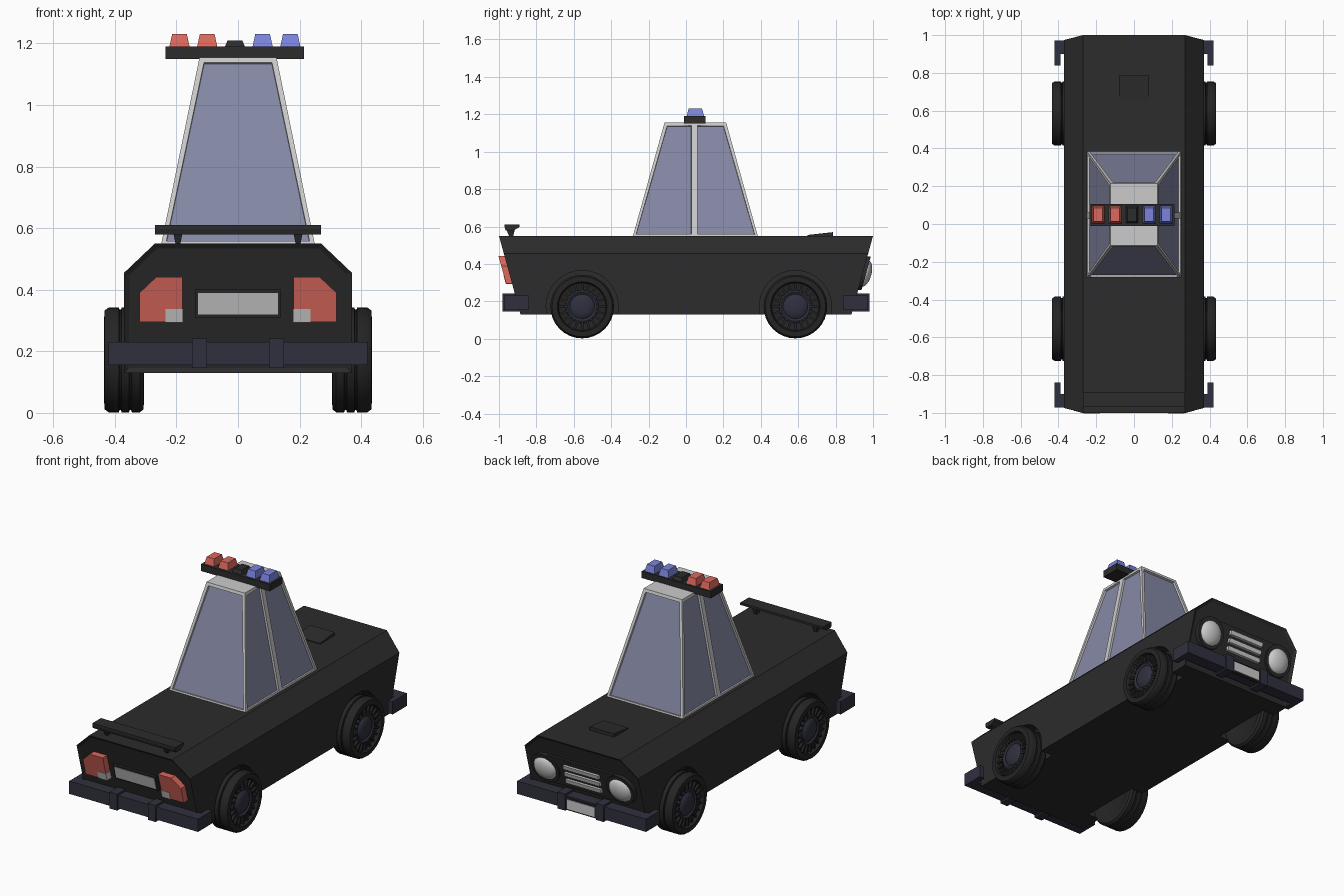
import bpy, bmesh, math
from mathutils import Vector, Matrix

if "Cube" in bpy.data.objects:
    bpy.data.objects.remove(bpy.data.objects["Cube"])


def material(name, r, g, b):
    m = bpy.data.materials.new(name)
    m.diffuse_color = (r, g, b, 1)
    m.use_nodes = True
    m.node_tree.nodes["Principled BSDF"].inputs["Base Color"].default_value = m.diffuse_color
    return m


BLACK = material("black_paint", 0.025, 0.025, 0.025)
RUBBER = material("rubber", 0.018, 0.018, 0.018)
BUMPER = material("dark_blue_grey", 0.03, 0.03, 0.05)
GLASS = material("glass", 0.24, 0.25, 0.38)
RED = material("red_lens", 0.72, 0.14, 0.11)
BLUE = material("blue_lens", 0.2, 0.23, 0.72)


def finish(name, bm, *mats):
    bmesh.ops.recalc_face_normals(bm, faces=bm.faces)
    me = bpy.data.meshes.new(name)
    bm.to_mesh(me)
    bm.free()
    for m in mats:
        if m:
            me.materials.append(m)
    ob = bpy.data.objects.new(name, me)
    bpy.context.collection.objects.link(ob)
    return ob


def hull_bm(pts):
    bm = bmesh.new()
    for p in pts:
        bm.verts.new(p)
    bmesh.ops.convex_hull(bm, input=bm.verts)
    bmesh.ops.dissolve_limit(bm, angle_limit=0.01, verts=bm.verts, edges=bm.edges)
    bmesh.ops.recalc_face_normals(bm, faces=bm.faces)
    return bm


def hull(name, pts, mat=None):
    return finish(name, hull_bm(pts), mat)


def rect(x0, x1, y0, y1, z):
    return [(x, y, z) for x in (x0, x1) for y in (y0, y1)]


def box(name, x0, x1, y0, y1, z0, z1, mat=None):
    return hull(name, rect(x0, x1, y0, y1, z0) + rect(x0, x1, y0, y1, z1), mat)


def y_end(z):
    # the ends of the body lean outwards towards the top
    return 1 - (0.55 - z) * 0.275


def panel(name, section, s, d0, d1, mat=None):
    # slab lying on a leaning end, s = -1 rear / +1 nose
    return hull(name, [(x, s * (y_end(z) + d), z) for x, z in section for d in (d0, d1)], mat)


def xz(x0, x1, z0, z1):
    return [(x0, z0), (x1, z0), (x1, z1), (x0, z1)]


def smooth(ob, angle=35):
    bpy.ops.object.select_all(action='DESELECT')
    ob.select_set(True)
    bpy.context.view_layer.objects.active = ob
    bpy.ops.object.shade_smooth_by_angle(angle=math.radians(angle))


def lathe(name, profile, centre, side, mat, steps=32):
    # revolve (radius, x) points about the axle
    bm = bmesh.new()
    vs = [bm.verts.new((x, 0, r)) for r, x in profile]
    es = [bm.edges.new(p) for p in zip(vs, vs[1:])]
    bmesh.ops.spin(bm, geom=vs + es, cent=(0, 0, 0), axis=(1, 0, 0),
                   angle=math.tau, steps=steps)
    bmesh.ops.remove_doubles(bm, verts=bm.verts, dist=1e-4)
    bm.transform(Matrix.Translation(centre) @ Matrix.Diagonal((side, 1, 1, 1)))
    ob = finish(name, bm, mat)
    smooth(ob)
    return ob


# body shell with inset ends
bm = hull_bm([(sx * x, s * y_end(z), z) for s in (-1, 1) for sx in (-1, 1)
              for x, z in ((0.37, 0.13), (0.37, 0.455), (0.27, 0.55))])
ends = [f for f in bm.faces if abs(f.normal.y) > 0.8]
bmesh.ops.inset_individual(bm, faces=ends, thickness=0.02, depth=-0.008)
body = finish("body", bm, BLACK)

# wheels and wheel arches
WHEEL_Y = {"rear": -0.555, "front": 0.585}
TYRE = [(0, 0.31), (0.12, 0.31), (0.13, 0.305), (0.16, 0.307), (0.17, 0.318),
        (0.17, 0.345), (0.163, 0.347), (0.163, 0.352), (0.17, 0.354),
        (0.17, 0.378), (0.163, 0.38), (0.163, 0.385), (0.17, 0.387),
        (0.17, 0.42), (0.161, 0.433), (0.133, 0.435), (0.126, 0.415),
        (0.088, 0.408), (0, 0.408)]
HUB = [(0.088, 0.405), (0.086, 0.42), (0.078, 0.424), (0.066, 0.416),
       (0.058, 0.424), (0.035, 0.43), (0, 0.432)]
for end, y in WHEEL_Y.items():
    for side, label in ((-1, "left"), (1, "right")):
        c = Vector((0, y, 0.172))
        bm = bmesh.new()
        bmesh.ops.create_cone(bm, cap_ends=True, segments=32, radius1=0.193, radius2=0.193,
                              depth=0.2, matrix=Matrix.Translation((side * 0.39, y, 0.172))
                              @ Matrix.Rotation(math.pi / 2, 4, 'Y'))
        cutter = finish("arch_cutter", bm)
        cutter.hide_render = True
        mod = body.modifiers.new("arch", 'BOOLEAN')
        mod.operation, mod.solver, mod.object = 'DIFFERENCE', 'EXACT', cutter
        bpy.context.view_layer.objects.active = body
        bpy.ops.object.modifier_apply(modifier=mod.name)
        bpy.data.objects.remove(cutter)
        tag = f"{end}_{label}"
        lathe("tyre_" + tag, TYRE, c, side, RUBBER)
        lathe("hub_" + tag, HUB, c, side, BUMPER)
        bm = bmesh.new()
        for i in range(20):
            bmesh.ops.create_cube(bm, size=1, matrix=Matrix.Translation(c)
                                  @ Matrix.Rotation(math.tau * i / 20, 4, 'X')
                                  @ Matrix.Translation((side * 0.416, 0, 0.106))
                                  @ Matrix.Diagonal((0.02, 0.012, 0.042, 1)))
        finish("rim_spokes_" + tag, bm, RUBBER)

# tapered cabin: six window faces inset into the pillars
bm = bmesh.new()
base = [(-0.25, -0.285), (0.25, -0.285), (0.25, 0.045), (0.25, 0.385), (-0.25, 0.385), (-0.25, 0.045)]
roof = [(-0.125, -0.115), (0.125, -0.115), (0.125, 0.045), (0.125, 0.215), (-0.125, 0.215), (-0.125, 0.045)]
lo = [bm.verts.new((x, y, 0.545)) for x, y in base]
hi = [bm.verts.new((x, y, 1.155)) for x, y in roof]
windows = [bm.faces.new((lo[i], lo[(i + 1) % 6], hi[(i + 1) % 6], hi[i])) for i in range(6)]
bm.faces.new(hi)
bm.faces.new(lo[::-1])
bm.normal_update()
bmesh.ops.inset_individual(bm, faces=windows, thickness=0.023, depth=0)
bmesh.ops.inset_individual(bm, faces=windows, thickness=0.001, depth=-0.012)
for f in windows:
    f.material_index = 1
finish("cabin", bm, None, GLASS).data.materials.clear()
cabin = bpy.data.objects["cabin"]
cabin.data.materials.append(None)
cabin.data.materials.append(GLASS)
for p in cabin.data.polygons:
    # glass panes are the large faces facing sideways
    p.material_index = int(abs(p.normal.z) < 0.5 and p.area > 0.05)

# roof light bar
box("light_bar", -0.235, 0.215, -0.01, 0.105, 1.15, 1.19, BLACK)
for i, m in enumerate((RED, RED, BLACK, BLUE, BLUE)):
    x, top = -0.19 + 0.09 * i, (1.21 if i == 2 else 1.23)
    hull(f"beacon_{i + 1}", rect(x - 0.033, x + 0.033, 0.003, 0.097, 1.188)
         + rect(x - 0.024, x + 0.024, 0.014, 0.086, top), m)

# bonnet scoop
hull("bonnet_scoop", [(x, y, z) for x in (-0.08, 0.08)
                      for y, z in ((0.65, 0.54), (0.65, 0.555), (0.785, 0.57), (0.785, 0.54))], BLACK)

# rear spoiler
hull("spoiler", rect(-0.27, 0.27, -0.97, -0.89, 0.61) + rect(-0.27, 0.27, -0.97, -0.89, 0.597)
     + rect(-0.27, 0.27, -0.965, -0.92, 0.58), BLACK)
for s in (-1, 1):
    hull("spoiler_post", rect(s * 0.195 - 0.015, s * 0.195 + 0.015, -0.96, -0.915, 0.585)
         + rect(s * 0.195 - 0.007, s * 0.195 + 0.007, -0.945, -0.925, 0.545), BLACK)

# bumpers with wrapped ends and overriders
for end, s in (("rear", -1), ("front", 1)):
    box(end + "_bumper", -0.42, 0.42, s * 0.90, s * 0.972, 0.155, 0.23, BUMPER)
    for sx in (-1, 1):
        box(end + "_bumper_end", sx * 0.388, sx * 0.42, s * 0.84, s * 0.96, 0.155, 0.23, BUMPER)
        box(end + "_overrider", sx * 0.125 - 0.025, sx * 0.125 + 0.025,
            s * 0.89, s * 0.982, 0.145, 0.242, BUMPER)

# tail lights, reversing lights, rear plate
for s in (-1, 1):
    lens = [(0.18, 0.295), (0.32, 0.295), (0.32, 0.39), (0.265, 0.442), (0.18, 0.442)]
    panel("tail_light", [(s * x, z) for x, z in lens], -1, -0.015, 0.032, RED)
    panel("reversing_light", xz(s * 0.179, s * 0.235, 0.293, 0.338), -1, -0.01, 0.034)
panel("rear_plate_frame", xz(-0.14, 0.14, 0.31, 0.40), -1, -0.015, 0.008, BLACK)
panel("rear_plate", xz(-0.13, 0.13, 0.32, 0.39), -1, -0.01, 0.011)

# nose: housing, headlights, grille bars, plate
panel("grille_housing", xz(-0.25, 0.25, 0.262, 0.438), 1, -0.015, 0.008, BLACK)
for s in (-1, 1):
    ring = [(s * 0.245 + 0.09 * math.cos(a), 0.35 + 0.09 * math.sin(a))
            for a in (math.tau * i / 24 for i in range(24))]
    panel("headlight_surround", ring, 1, -0.015, 0.018, BLACK)
    bm = bmesh.new()
    bmesh.ops.create_uvsphere(bm, u_segments=24, v_segments=12, radius=0.074,
                              matrix=Matrix.Translation((s * 0.245, 0.955, 0.35))
                              @ Matrix.Rotation(math.radians(-15), 4, 'X')
                              @ Matrix.Diagonal((1, 0.5, 1, 1)))
    smooth(finish("headlight", bm))
for z in (0.305, 0.35, 0.395):
    panel("grille_bar", xz(-0.115, 0.115, z - 0.012, z + 0.012), 1, -0.01, 0.025)
box("front_plate_frame", -0.1, 0.1, 0.96, 0.978, 0.15, 0.222, BLACK)
box("front_plate", -0.09, 0.09, 0.965, 0.981, 0.158, 0.214)
